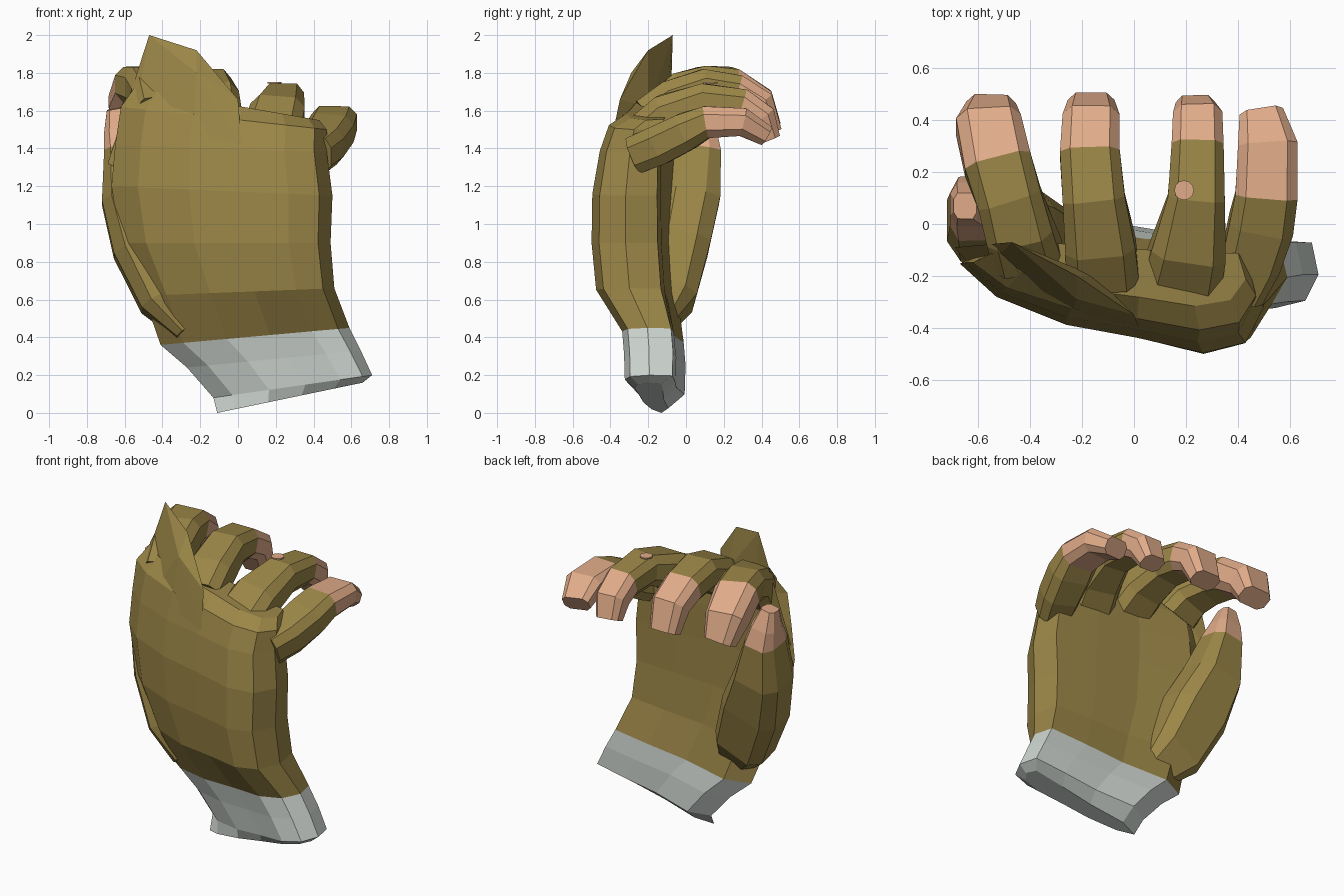
import bpy, bmesh
from mathutils import Vector


def material(name, rgb):
    m = bpy.data.materials.new(name)
    m.diffuse_color = (*rgb, 1)
    return m


GLOVE = material("ochre_glove", (0.33, 0.24, 0.064))
SKIN = material("skin", (0.75, 0.41, 0.25))
CUFF = material("grey_cuff", (0.62, 0.67, 0.63))


def finish(bm, name, mats):
    bmesh.ops.recalc_face_normals(bm, faces=bm.faces)
    me = bpy.data.meshes.new(name)
    bm.to_mesh(me)
    bm.free()
    for m in mats:
        me.materials.append(m)
    ob = bpy.data.objects.new(name, me)
    bpy.context.collection.objects.link(ob)
    return ob


def loft(name, rings, mats, split):
    """Skin closed rings; faces from ring number 'split' on use the second material."""
    bm = bmesh.new()
    vr = [[bm.verts.new(p) for p in r] for r in rings]
    n = len(vr[0])
    for k in range(len(vr) - 1):
        for i in range(n):
            j = (i + 1) % n
            f = bm.faces.new((vr[k][i], vr[k][j], vr[k + 1][j], vr[k + 1][i]))
            f.material_index = int(k >= split)
    bm.faces.new(vr[0]).material_index = int(split <= 0)
    bm.faces.new(vr[-1]).material_index = int(split < len(vr))
    return finish(bm, name, mats)


# chamfered cross-section shared by all digits
SECTION = [(.5, -.25), (.5, .25), (.33, .5), (-.33, .5), (-.5, .25), (-.5, -.25), (-.33, -.5), (.33, -.5)]


def digit(name, path, split):
    pts = [Vector(p[:3]) for p in path]
    rings = []
    for i, p in enumerate(path):
        t = (pts[min(i + 1, len(pts) - 1)] - pts[max(i - 1, 0)]).normalized()
        x = Vector((1, 0, 0))
        u = (x - t * x.dot(t)).normalized()
        v = u.cross(t)
        rings.append([pts[i] + u * a * p[3] + v * b * p[4] for a, b in SECTION])
    return loft(name, rings, (GLOVE, SKIN), split)


# hand body: (across 0..1, y offset) profile, knuckle side first, then palm side
PROFILE = [(0, .15), (.12, .02), (.35, -.09), (.58, -.14), (.80, -.20), (.94, -.16), (1, -.02),
           (.97, .15), (.72, .17), (.45, .18), (.15, .24)]


def hand_ring(xl, xr, zl, zr, yc, s):
    return [(xl + (xr - xl) * t, yc + s * o, zl + (zr - zl) * t) for t, o in PROFILE]


BODY = [(-.11, .66, .0, .16, -.19, .40), (-.13, .71, .08, .20, -.18, .72),
        (-.27, .65, .24, .33, -.18, .74), (-.41, .59, .36, .45, -.19, .74),
        (-.50, .51, .62, .66, -.28, .98), (-.62, .49, .90, .90, -.30, 1.0),
        (-.67, .50, 1.2, 1.15, -.30, .98), (-.65, .47, 1.42, 1.38, -.28, .88),
        (-.62, .47, 1.62, 1.50, -.26, .74), (-.55, .43, 1.72, 1.55, -.20, .58)]
loft("palm_and_cuff", [hand_ring(*b) for b in BODY], (CUFF, GLOVE), 3)

# curled fingers: x, y, z, width, thickness
digit("index_finger", [(-.41, -.12, 1.60, .27, .22), (-.44, -.03, 1.69, .26, .22),
                       (-.48, .10, 1.73, .25, .21), (-.525, .23, 1.73, .26, .20),
                       (-.56, .38, 1.64, .25, .19), (-.55, .44, 1.51, .19, .13)], 3)
digit("middle_finger", [(-.12, -.20, 1.56, .28, .22), (-.13, -.08, 1.65, .27, .22),
                        (-.155, .10, 1.72, .24, .20), (-.17, .27, 1.70, .23, .18),
                        (-.165, .39, 1.63, .22, .17), (-.165, .45, 1.48, .18, .12)], 3)
digit("ring_finger", [(.18, -.22, 1.48, .31, .22), (.21, -.10, 1.58, .29, .22),
                      (.24, .10, 1.65, .22, .19), (.245, .30, 1.63, .20, .17),
                      (.245, .40, 1.56, .19, .16), (.235, .445, 1.45, .15, .11)], 3)
digit("little_finger", [(.40, -.26, 1.37, .20, .20), (.45, -.14, 1.42, .23, .21),
                        (.49, .00, 1.49, .25, .20), (.51, .11, 1.54, .24, .17),
                        (.515, .30, 1.54, .23, .15), (.49, .42, 1.47, .17, .11)], 3)
# thumb and its fleshy mound up the side of the palm
digit("thumb", [(-.24, -.15, .45, .20, .12), (-.36, -.09, .62, .34, .28),
                (-.48, -.03, .90, .38, .31), (-.57, .02, 1.15, .31, .32),
                (-.61, .06, 1.40, .20, .25), (-.63, .075, 1.50, .16, .17),
                (-.65, .07, 1.61, .09, .10)], 4)

# pointed knuckle flap blending into the back of the hand
bm = bmesh.new()
for p in [(-.69, -.09, 1.32), (-.60, -.20, 1.28), (-.47, -.07, 2.0), (-.22, -.20, 1.92),
          (-.22, -.29, 1.80), (0, -.35, 1.66), (.02, -.40, 1.42), (-.25, -.38, 1.25),
          (-.42, -.10, 1.68), (-.15, -.20, 1.62)]:
    bm.verts.new(p)
bmesh.ops.convex_hull(bm, input=bm.verts)
finish(bm, "knuckle_flap", [GLOVE])

# small worn hole showing skin on the ring finger
bpy.ops.mesh.primitive_cylinder_add(vertices=12, radius=.038, depth=.008, location=(.193, .13, 1.747))
hole = bpy.context.object
hole.name = "ring_finger_hole"
hole.data.materials.append(SKIN)
